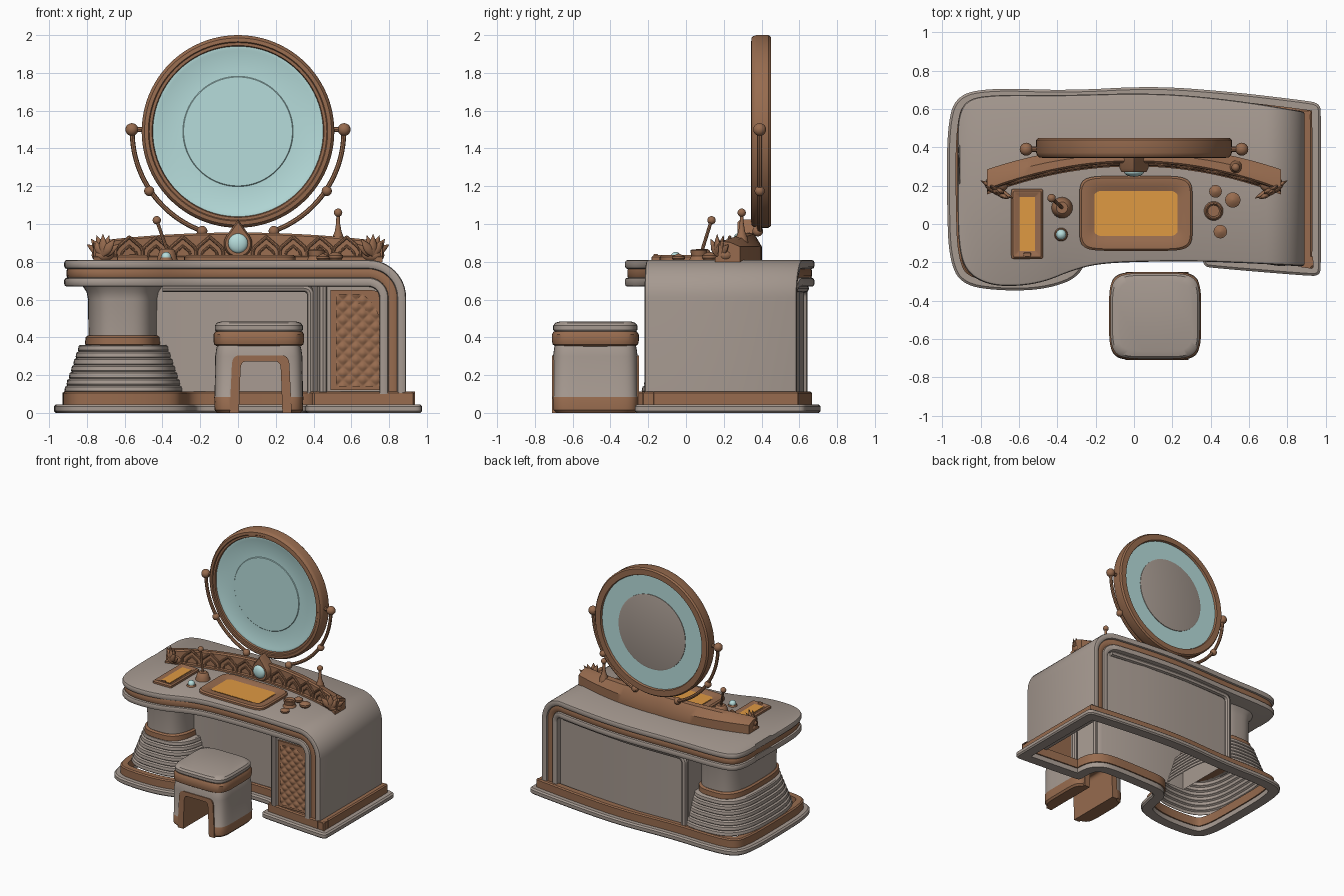
import bpy, bmesh, math
from mathutils import Vector, Matrix

if "Cube" in bpy.data.objects:
    bpy.data.objects.remove(bpy.data.objects["Cube"])


def material(name, rgb):
    m = bpy.data.materials.new(name)
    m.diffuse_color = (*rgb, 1)
    m.use_nodes = True
    m.node_tree.nodes["Principled BSDF"].inputs["Base Color"].default_value = m.diffuse_color
    return m


STONE = material("warm grey", (0.38, 0.32, 0.28))
BROWN = material("bronze brown", (0.31, 0.148, 0.077))
BLUE = material("pale aqua", (0.47, 0.72, 0.71))
AMBER = material("amber", (0.74, 0.32, 0.055))


def bridge(name, rows, mat, ring=True, loop=False, caps=(True, True)):
    """Skin consecutive rows of points with quads."""
    bm = bmesh.new()
    vs = [[bm.verts.new(p) for p in r] for r in rows]
    n = len(rows[0])
    for i in range(len(vs) if loop else len(vs) - 1):
        a, b = vs[i], vs[(i + 1) % len(vs)]
        for j in range(n if ring else n - 1):
            k = (j + 1) % n
            bm.faces.new((a[j], a[k], b[k], b[j]))
    if ring and not loop:
        if caps[0]:
            bm.faces.new(vs[0][::-1])
        if caps[1]:
            bm.faces.new(vs[-1])
    bmesh.ops.recalc_face_normals(bm, faces=bm.faces)
    me = bpy.data.meshes.new(name)
    bm.to_mesh(me)
    bm.free()
    me.materials.append(mat)
    ob = bpy.data.objects.new(name, me)
    bpy.context.collection.objects.link(ob)
    return ob


def chaikin(p, closed=False, n=3):
    for _ in range(n):
        q = [] if closed else [p[0]]
        for i in range(len(p) if closed else len(p) - 1):
            a, b = Vector(p[i]), Vector(p[(i + 1) % len(p)])
            q += [a.lerp(b, 0.25), a.lerp(b, 0.75)]
        p = q if closed else q + [p[-1]]
    return [tuple(v) for v in p]


def offset(p, d):
    out = []
    for i in range(len(p)):
        t = (Vector(p[(i + 1) % len(p)]) - Vector(p[i - 1])).normalized()
        out.append((p[i][0] - t.y * d, p[i][1] + t.x * d))
    return out


def rim(name, outline, profile, mat, loop=True):
    rows = [[(x, y, z) for x, y in offset(outline, o)] for o, z in profile]
    return bridge(name, rows, mat, loop=loop, caps=(False, False))


def block(name, cx, cy, levels, mat, e=5, n=64, caps=(True, True)):
    """Stack of rounded-square rings: (z, half width, half depth)."""
    def s(v):
        return math.copysign(abs(v) ** (2 / e), v)
    an = [2 * math.pi * (i + .5) / n for i in range(n)]
    return bridge(name, [[(cx + w * s(math.cos(a)), cy + d * s(math.sin(a)), z) for a in an]
                         for z, w, d in levels], mat, caps=caps)


def lathe(name, prof, mat, loc, n=24, rot=None, loop=False):
    an = [2 * math.pi * i / n for i in range(n)]
    ob = bridge(name, [[(r * math.cos(a), r * math.sin(a), z) for a in an] for r, z in prof], mat, loop=loop)
    ob.matrix_world = Matrix.Translation(loc) @ (rot or Matrix())
    return ob


def ball(name, loc, r, mat, scale=(1, 1, 1), rot=None):
    prof = [(max(r * math.sin(t), r * .02), -r * math.cos(t)) for t in [math.pi * i / 10 for i in range(11)]]
    return lathe(name, prof, mat, loc, 16, (rot or Matrix()) @ Matrix.Diagonal((*scale, 1)))


def tube(name, pts, r, mat):
    cu = bpy.data.curves.new(name, 'CURVE')
    cu.dimensions, cu.bevel_depth, cu.bevel_resolution, cu.use_fill_caps = '3D', r, 2, True
    sp = cu.splines.new('POLY')
    sp.points.add(len(pts) - 1)
    for q, p in zip(sp.points, pts):
        q.co = (*p, 1)
    cu.materials.append(mat)
    ob = bpy.data.objects.new(name, cu)
    bpy.context.collection.objects.link(ob)


# Desktop: layered slab that bends down over the right end
FRONT = chaikin([(-.92, .2), (-.918, -.1), (-.88, -.25), (-.76, -.32), (-.6, -.325), (-.46, -.30), (-.33, -.245),
                 (-.18, -.205), (.1, -.195), (.4, -.195), (.9, -.22)])
BACK = chaikin([(-.92, .42), (-.918, .56), (-.87, .655), (-.7, .675), (-.4, .67), (.1, .685), (.5, .65), (.9, .585)])


def at(line, x):
    for (x0, y0), (x1, y1) in zip(line, line[1:]):
        if x <= x1:
            return y0 + (y1 - y0) * (x - x0) / max(x1 - x0, 1e-6)
    return line[-1][1]


def layer(name, d0, d1, inset, mat, r=.014):
    half = [(r, d0), (.3 * r, d0 + .3 * r), (0, d0 + r), (0, d1 - r), (.3 * r, d1 - .3 * r), (r, d1)]
    sec = [(e, d, FRONT, 1) for e, d in half] + [(e, d, BACK, -1) for e, d in half[::-1]]
    rows = []
    for i in range(61):
        t = i / 60
        x = -.92 + 1.61 * t ** 1.9
        rows.append([(x + (e + inset) * (1 - t), at(L, x) + s * (e + inset), .81 - d) for e, d, L, s in sec])
    for i in range(1, 14):
        a = math.pi / 2 * (1 - min(i, 12) / 12)
        x = .69 + .2 * math.cos(a)
        rows.append([(.69 + (.2 - d) * math.cos(a), at(L, x) + s * (e + inset),
                      .61 + (.2 - d) * math.sin(a) if i < 13 else .1) for e, d, L, s in sec])
    bridge(name, rows, mat)


layer("desktop_top", 0, .048, 0, STONE)
layer("desktop_stripe", .044, .098, .012, BROWN)
layer("desktop_lower", .094, .142, 0, STONE)

# Plinth following the desk footprint, open underneath
FOOT = chaikin([(.9, -.27), (.97, -.27), (.975, -.2), (.975, .56), (.97, .63), (.88, .645), (.5, .69), (.1, .72),
                (-.35, .695), (-.75, .71), (-.93, .67), (-.975, .5), (-.975, .1), (-.965, -.18), (-.9, -.32),
                (-.68, -.35), (-.45, -.34), (-.27, -.27), (-.235, -.1), (-.22, -.02), (-.12, -.01), (.25, -.01),
                (.34, -.03), (.36, -.1), (.355, -.22), (.42, -.23)], True)
rim("base_plate", FOOT, [(.01, 0), (0, .01), (0, .035), (.012, .045), (.09, .045), (.09, 0)], STONE)
rim("base_band", FOOT, [(.045, .04), (.045, .105), (.055, .113), (.10, .113), (.10, .04)], BROWN)

# Cabinet walls
WALL = [(.80, -.175), (.80, .53), (.4, .6), (0, .625), (-.45, .61), (-.45, .05), (.36, .05), (.39, .03), (.42, -.175)]
bridge("cabinet_walls", [[(x, y, z) for x, y in WALL] for z in (.1, .69)], STONE, caps=(False, False))
# rounded trim in the knee space and around the back panel
arch = chaikin([(.385, .0, .1), (.385, .0, .58), (.385, .0, .66), (.3, .0, .66), (-.4, .0, .66)])
tube("knee_space_trim", arch, .02, STONE)
arch = chaikin([(-.42, .62, .1), (-.42, .62, .56), (-.42, .62, .66), (-.3, .625, .66), (0, .63, .66), (.3, .61, .66),
                (.7, .56, .66)])
tube("back_panel_trim", arch, .024, STONE)

# Door on the right cabinet with quilted inlay
door = [(.49, .12)] + [(.79, .12)] + chaikin([(.79, .42), (.79, .65), (.6, .65)]) + [(.49, .65)]
bridge("door_panel", [[(x, y, z) for x, z in door] for y in (-.17, -.19)], BROWN)
rows = []
for i in range(97):
    z = .14 + .49 * i / 96
    w = .23 - .09 * max(0, (z - .46) / .17) ** 2.5
    rows.append([(.52 + w * j / 48, -.194 - .01 * abs(math.sin(math.pi * (w * j / 48 + z) / .07)
                 * math.sin(math.pi * (w * j / 48 - z) / .07)), z) for j in range(49)])
bridge("quilted_inlay", rows, BROWN, ring=False)
tube("door_left_post", [(.45, -.175, .11), (.45, -.175, .67)], .022, STONE)

# Left pedestal: stepped flare, ring and neck
lv = []
for i in range(7):
    z, w = .11 + i * .036, .315 - i * .012
    lv += [(z, w - .004, w + .121), (z + .006, w, w + .125), (z + .028, w - .004, w + .121), (z + .034, w - .012, w + .112)]
block("pedestal_steps", -.605, .205, lv, STONE, 3, caps=(False, True))
block("pedestal_ring", -.61, .19, [(.355, .19, .345), (.362, .2, .355), (.4, .198, .353), (.41, .185, .34)], BROWN, 3.2)
block("pedestal_neck", -.61, .19, [(.4, .182, .335), (.6, .184, .337), (.64, .192, .345), (.675, .215, .37)], STONE, 3.2)


# Ornamental crest along the desktop
def crest_y(x):
    return .30 - .14 * (x / .75) ** 2


rows = []
for i in range(41):
    x = -.765 + 1.53 * i / 40
    f, th, h = crest_y(x), .1 + .03 * abs(x / .75), .955 - .045 * (x / .75) ** 2
    rows.append([(x, f, .80), (x, f, .825), (x, f + .015, .83), (x, f + .02, h - .01), (x, f + .03, h),
                 (x, f + .6 * th, h - .005), (x, f + th, .88), (x, f + th, .80)])
bridge("crest_body", rows, BROWN)
for s in (-1, 1):
    for k in range(4):
        c = s * (.15 + k * .142)
        for q, r in ((1, .009), (.55, .007)):
            pts = chaikin([(-.072, 0), (-.07, .045), (-.035, .075), (0, .105)], n=2)
            pts += [(-x, z) for x, z in pts[-2::-1]]
            tube("crest_arch", [(c + x * q, crest_y(c + x * q) + .014, .826 + z * q) for x, z in pts], r, BROWN)
    # lotus flower at each end
    for k in range(7):
        a = math.radians(-60 + 20 * k)
        R = Matrix.Rotation(s * .5, 4, 'Z') @ Matrix.Rotation(a, 4, 'Y')
        p = Vector((s * .715, .18 - .015 * (k % 2), .835)) + R.to_3x3() @ Vector((0, 0, .052))
        lathe("lotus_petal", [(.008, -.055), (.023, -.025), (.025, 0), (.014, .032), (.001, .06)], BROWN, p, 10,
              R @ Matrix.Diagonal((1, .6, 1, 1)))
    ball("lotus_heart", (s * .715, .21, .835), .05, BROWN, (1.2, 1, .8))
drop = [(.075 * math.sin(a), .895 - .075 * math.cos(a)) for a in [math.radians(-125 + 10 * i) for i in range(26)]] + [(0, 1.025)]
bridge("gem_setting", [[(x * k, y, .9 + (z - .9) * k) for x, z in drop] for y, k in ((.36, 1), (.29, 1), (.272, .88))], BROWN)
ball("crest_gem", (0, .272, .898), .052, BLUE, (1, .5, 1))

# Round mirror
C, FACE = (0, .397, 1.49), Matrix.Rotation(math.pi / 2, 4, 'X')
lathe("mirror_frame", [(.45, .03), (.455, .045), (.47, .045), (.475, .052), (.495, .05), (.505, .04), (.51, .025), (.51, -.04),
                       (.5, -.052), (.455, -.052), (.45, -.04)], BROWN, C, 96, FACE, True)
lathe("mirror_glass", [(.001, .032), (.288, .032), (.292, .028), (.425, .028), (.435, .032), (.455, .032), (.455, -.035),
                       (.3, -.035), (.001, -.035)], BLUE, C, 96, FACE)
lathe("mirror_back_disc", [(.3, -.03), (.3, -.04), (.29, -.043), (.001, -.043)], STONE, C, 64, FACE)
# yoke arms and balls
for s in (-1, 1):
    arc = [math.radians(-72 * i / 28) for i in range(29)]
    tube("mirror_yoke", [(s * .56 * math.cos(a), .39, 1.49 + .56 * math.sin(a)) for a in arc], .013, BROWN)
    ball("mirror_pivot", (s * .562, .39, 1.5), .034, BROWN)
    tube("mirror_pivot_pin", [(s * .5, .39, 1.5), (s * .56, .39, 1.5)], .014, BROWN)
    ball("yoke_joint", (s * .47, .39, 1.175), .027, BROWN)
    ball("yoke_foot", (s * .19, .38, .962), .028, BROWN)

# Trays and toiletries
for nm, cx, cy, w, d, b, e in (("center", .01, .055, .295, .195, .078, 7), ("left", -.557, 0, .083, .182, .042, 30)):
    block(nm + "_tray", cx, cy, [(.80, w, d), (.825, w, d), (.835, w - .01, d - .01), (.835, w - b + .02, d - b + .02),
                                 (.822, w - b, d - b)], BROWN, e)
    block(nm + "_tray_inlay", cx, cy, [(.82, w - b, d - b), (.826, w - b, d - b)], AMBER, 200, 4)
block("left_tray_latch", -.557, -.16, [(.83, .02, .012), (.842, .018, .01)], BROWN, 4, 24)
lathe("brush_pot", [(.055, 0), (.05, .02), (.04, .05), (.03, .058)], BROWN, (-.375, .085, .81))
tube("brush_handle", [(-.375, .085, .86), (-.43, .135, 1.02)], .009, BROWN)
ball("brush_knob", (-.43, .135, 1.02), .022, BROWN)
lathe("jewel_mount", [(.035, 0), (.03, .012)], BROWN, (-.38, -.055, .81))
ball("jewel", (-.38, -.055, .825), .027, BLUE)
for x, y, r, h in ((.425, .17, .033, .03), (.515, .125, .04, .035), (.45, -.04, .035, .025)):
    lathe("jar", [(r * .8, 0), (r, h * .3), (r, h * .7), (r * .6, h), (.004, h + .008)], BROWN, (x, y, .81))
lathe("open_pot", [(.05, 0), (.04, .02), (.045, .05), (.038, .055), (.03, .04), (.002, .04)], BROWN, (.415, .068, .81))
lathe("crest_spire", [(.036, 0), (.03, .03), (.018, .06), (.011, .1), (.009, .15)], BROWN, (.53, .295, .9))
ball("spire_knob", (.53, .295, 1.06), .022, BROWN)

# Stool: block with a tunnel between the two leg panels
body = block("stool_body", .11, -.48, [(0, .222, .215), (.015, .234, .228), (.085, .236, .229), (.09, .234, .226),
                                       (.3, .231, .224), (.345, .224, .218), (.37, .215, .21)], STONE, 6)
body.data.materials.append(BROWN)
for p in body.data.polygons:
    p.material_index = int(p.center.z < .087)
outer = chaikin([(-.055, -.02), (-.045, .2), (-.04, .305), (.04, .305), (.18, .305), (.26, .305), (.265, .2), (.275, -.02)])
outer = [(x + .01, z) for x, z in outer]
inner = chaikin([(.005, 0), (.012, .2), (.016, .27), (.06, .272), (.18, .272), (.224, .27), (.228, .2), (.235, 0)])
cut = bridge("tunnel_cutter", [[(x, y, z) for x, z in outer] for y in (-.85, -.1)], BROWN)
cut.hide_render = True
mod = body.modifiers.new("tunnel", 'BOOLEAN')
mod.operation, mod.object, mod.solver = 'DIFFERENCE', cut, 'EXACT'
bpy.context.view_layer.objects.active = body
bpy.ops.object.modifier_apply(modifier="tunnel")
bpy.data.objects.remove(cut)
bridge("stool_arch_lining", [[(a[0], -.71, max(a[1], 0)), (b[0], -.71, b[1]), (b[0], -.25, b[1]), (a[0], -.25, max(a[1], 0))]
                             for a, b in zip(outer, inner)], BROWN)
block("stool_belt", .11, -.48, [(.352, .22, .21), (.362, .236, .226), (.38, .24, .23), (.415, .24, .23), (.432, .23, .22)], BROWN, 5)
block("stool_cushion", .11, -.48, [(.425, .222, .212), (.44, .233, .223), (.462, .233, .223), (.477, .222, .212),
                                   (.485, .195, .185)], STONE, 5)

# Convert tubes to meshes and smooth every part
bpy.ops.object.select_all(action='SELECT')
bpy.context.view_layer.objects.active = body
bpy.ops.object.convert(target='MESH')
bpy.ops.object.shade_smooth_by_angle(angle=math.radians(35))
